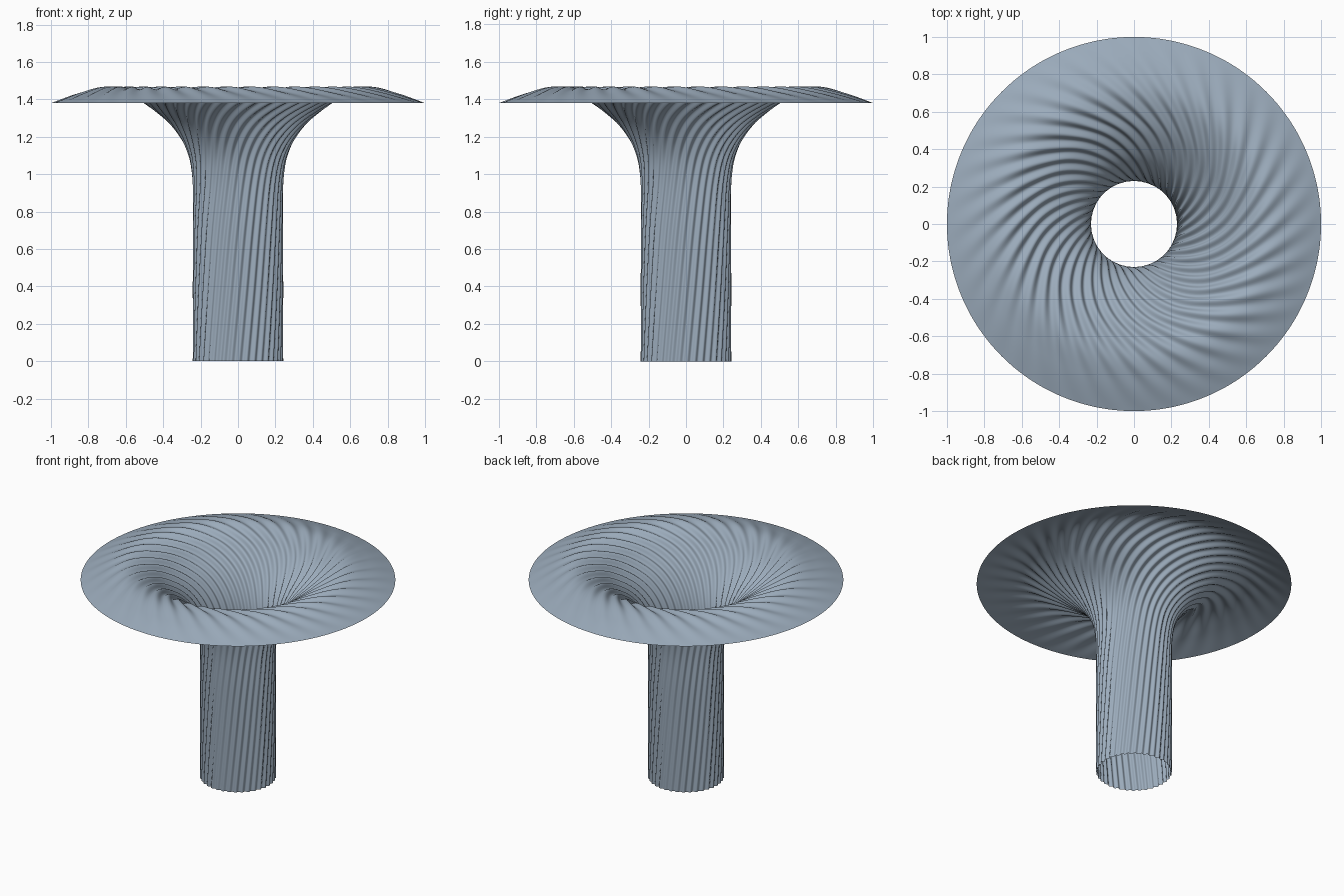
import bpy, bmesh, math

if "Cube" in bpy.data.objects:
    bpy.data.objects.remove(bpy.data.objects["Cube"])

FLUTES = 36          # ripples around the trumpet
SEG = FLUTES * 10    # columns around
STEPS = 7            # rings between profile points

# radius, height, swirl angle (degrees), ripple depth
PROFILE = [
    (0.236, 0.00, 11, 0.006),
    (0.236, 0.35, 19, 0.006),
    (0.236, 0.70, 27, 0.006),
    (0.238, 0.97, 35, 0.006),
    (0.268, 1.13, 42, 0.007),
    (0.350, 1.265, 53, 0.009),
    (0.480, 1.375, 68, 0.010),
    (0.590, 1.435, 81, 0.010),
    (0.710, 1.460, 92, 0.008),
    (0.850, 1.430, 101, 0.004),
    (1.000, 1.380, 108, 0.0),
]


def spline(a, b, c, d, t):
    """Catmull-Rom blend between b and c."""
    return tuple(0.5 * (2 * q + (r - p) * t + (2 * p - 5 * q + 4 * r - s) * t * t
                 + (3 * q - p - 3 * r + s) * t ** 3) for p, q, r, s in zip(a, b, c, d))


# Smooth the profile
n = len(PROFILE)
rows = []
for i in range(n - 1):
    pts = [PROFILE[min(max(i + k, 0), n - 1)] for k in (-1, 0, 1, 2)]
    rows += [spline(*pts, s / STEPS) for s in range(STEPS)]
rows.append(PROFILE[-1])

# Sweep it round, pushing ripples along the surface normal
bm = bmesh.new()
rings = []
for i, (r, z, ang, depth) in enumerate(rows):
    lo, hi = rows[max(i - 1, 0)], rows[min(i + 1, len(rows) - 1)]
    dr, dz = hi[0] - lo[0], hi[1] - lo[1]
    length = math.hypot(dr, dz)
    nr, nz = dz / length, -dr / length
    ring = []
    for j in range(SEG):
        phase = 2 * math.pi * j / SEG
        off = depth * math.cos(FLUTES * phase)
        a = phase + math.radians(ang)
        rad = r + nr * off
        ring.append(bm.verts.new((rad * math.cos(a), rad * math.sin(a),
                                  max(z + nz * off, 0))))
    rings.append(ring)
for low, high in zip(rings, rings[1:]):
    for j in range(SEG):
        k = (j + 1) % SEG
        bm.faces.new((low[j], low[k], high[k], high[j])).smooth = True

mesh = bpy.data.meshes.new("fluted_trumpet")
bm.to_mesh(mesh)
bm.free()
trumpet = bpy.data.objects.new("fluted_trumpet", mesh)
bpy.context.collection.objects.link(trumpet)

# Single blue-grey colour
mat = bpy.data.materials.new("blue grey")
mat.diffuse_color = (0.33, 0.41, 0.50, 1)
mat.use_nodes = True
mat.node_tree.nodes["Principled BSDF"].inputs["Base Color"].default_value = mat.diffuse_color
mesh.materials.append(mat)
